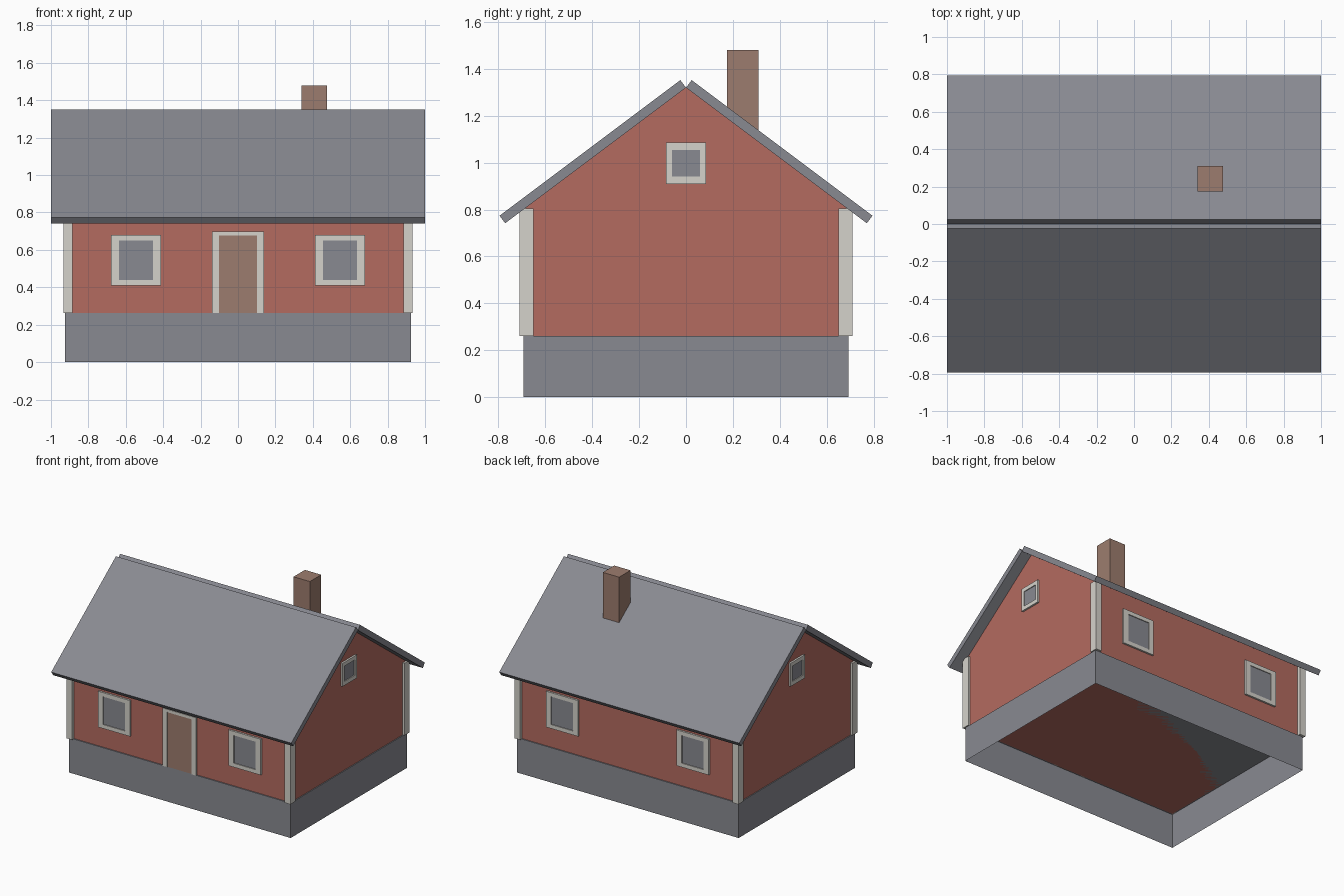
import bpy, bmesh
from mathutils import Matrix

cube = bpy.data.objects.get("Cube")
if cube:
    bpy.data.objects.remove(cube)


def material(name, rgb):
    m = bpy.data.materials.new(name)
    m.use_nodes = True
    m.diffuse_color = (*rgb, 1)
    m.node_tree.nodes["Principled BSDF"].inputs["Base Color"].default_value = (*rgb, 1)
    return m


RED = material("red_boards", (0.455, 0.146, 0.117))
WHITE = material("white_trim", (0.665, 0.65, 0.60))
GREY = material("grey_stone", (0.25, 0.255, 0.285))
BROWN = material("brown_wood_brick", (0.336, 0.204, 0.158))


def add_object(name, bm, mat):
    bmesh.ops.recalc_face_normals(bm, faces=bm.faces)
    mesh = bpy.data.meshes.new(name)
    bm.to_mesh(mesh)
    bm.free()
    mesh.materials.append(mat)
    ob = bpy.data.objects.new(name, mesh)
    bpy.context.collection.objects.link(ob)
    return ob


def add_box(bm, lo, hi, turn=Matrix()):
    """Box between two corners, optionally turned about the z axis."""
    size = [b - a for a, b in zip(lo, hi)]
    mid = [(a + b) / 2 for a, b in zip(lo, hi)]
    mat = turn @ Matrix.Translation(mid) @ Matrix.Diagonal((*size, 1))
    bmesh.ops.create_cube(bm, size=1, matrix=mat)


def box(name, lo, hi, mat, turn=Matrix()):
    bm = bmesh.new()
    add_box(bm, lo, hi, turn)
    return add_object(name, bm, mat)


def prism(name, profile, half, mat):
    """Extrude a (y, z) profile along x."""
    bm = bmesh.new()
    face = bm.faces.new([bm.verts.new((-half, y, z)) for y, z in profile])
    new = bmesh.ops.extrude_face_region(bm, geom=[face])["geom"]
    verts = [v for v in new if isinstance(v, bmesh.types.BMVert)]
    bmesh.ops.translate(bm, verts=verts, vec=(2 * half, 0, 0))
    return add_object(name, bm, mat)


BASE_Z, WALL_X, WALL_Y, APEX, SLOPE = 0.262, 0.917, 0.685, 1.32, 0.75

# Foundation, open underneath
bm = bmesh.new()
add_box(bm, (-0.924, -0.693, 0), (0.924, 0.693, BASE_Z))
bottom = min(bm.faces, key=lambda f: f.calc_center_median().z)
bmesh.ops.delete(bm, geom=[bottom], context="FACES_ONLY")
add_object("foundation", bm, GREY)

# Walls with gables
eave = APEX - SLOPE * WALL_Y
prism("walls", [(-WALL_Y, BASE_Z), (WALL_Y, BASE_Z), (WALL_Y, eave),
                (0, APEX), (-WALL_Y, eave)], WALL_X, RED)

# Two roof slabs meeting at their lower edge on the ridge
for s, side in ((-1, "front"), (1, "back")):
    run, dy, dz = 0.771, 0.024, 0.032
    low = APEX - SLOPE * run
    prism(side + "_roof", [(0, APEX), (s * run, low), (s * (run + dy), low + dz),
                           (s * dy, APEX + dz)], 1.0, GREY)

# Corner boards
for sx, xs in ((-1, "right"), (1, "left")):
    for sy, ys in ((-1, "front"), (1, "back")):
        x, y = sorted((sx * 0.885, sx * 0.933)), sorted((sy * 0.65, sy * 0.71))
        box(f"{ys}_{xs}_corner_board", (x[0], y[0], BASE_Z), (x[1], y[1], 0.805), WHITE)

# Chimney
box("chimney", (0.34, 0.175, 1.0), (0.476, 0.31, 1.48), BROWN)


def opening(name, turn, wall, x, z0, z1, half, side, top, sill, fill):
    """Frame of four boards round a thin panel, on a wall turned from the front."""
    out, back = -wall - 0.014, -wall + 0.01
    bm = bmesh.new()
    for sx in (-1, 1):
        a, b = sorted((x + sx * half, x + sx * (half - side)))
        add_box(bm, (a, out, z0), (b, back, z1), turn)
    inner = half - side
    add_box(bm, (x - inner, out, z1 - top), (x + inner, back, z1), turn)
    if sill:
        add_box(bm, (x - inner, out, z0), (x + inner, back, z0 + sill), turn)
    add_object(name + "_frame", bm, WHITE)
    box(name + "_panel", (x - inner, -wall - 0.008, z0 + sill),
        (x + inner, -wall, z1 - top), fill, turn)


def turned(quarters):
    return Matrix.Rotation(quarters * 1.5707963, 4, "Z")


# Long-wall windows, gable windows and door
for quarters, side in ((0, "front"), (2, "back")):
    for x, end in ((-0.545, "first"), (0.545, "second")):
        opening(f"{side}_{end}_window", turned(quarters), WALL_Y, x,
                0.41, 0.68, 0.134, 0.043, 0.03, 0.03, GREY)
for quarters, side in ((1, "left"), (3, "right")):
    opening(side + "_gable_window", turned(quarters), WALL_X, 0,
            0.91, 1.085, 0.085, 0.025, 0.03, 0.03, GREY)
opening("door", turned(0), WALL_Y, 0, BASE_Z, 0.698, 0.139, 0.037, 0.022, 0, BROWN)
